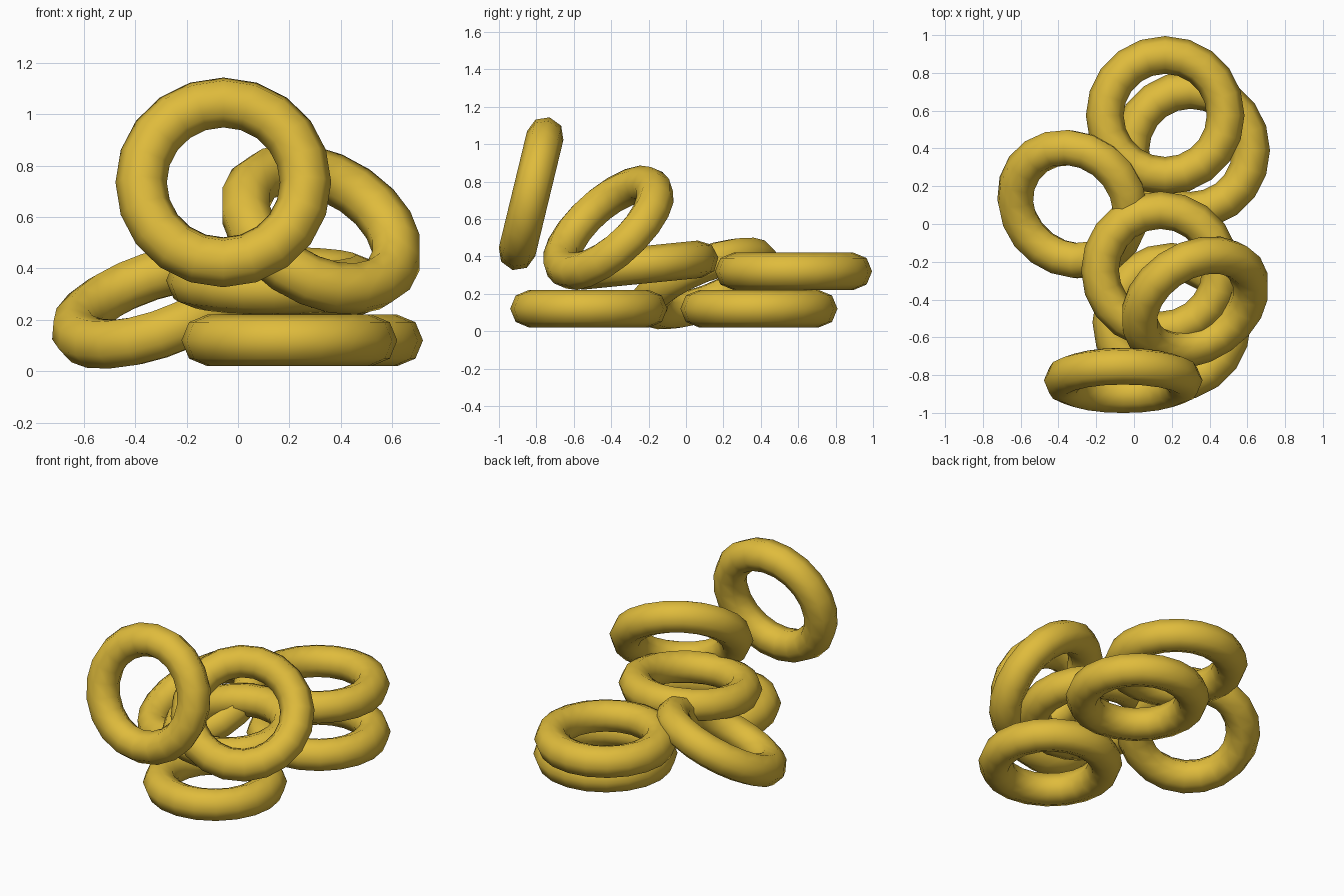
import bpy
from mathutils import Vector

cube = bpy.data.objects.get("Cube")
if cube:
    bpy.data.objects.remove(cube, do_unlink=True)

# One golden colour for every ring
gold = bpy.data.materials.new("golden_yellow")
gold.use_nodes = True
colour = (0.74, 0.50, 0.045, 1)
gold.diffuse_color = colour
bsdf = next(n for n in gold.node_tree.nodes if n.type == "BSDF_PRINCIPLED")
bsdf.inputs["Base Color"].default_value = colour
bsdf.inputs["Roughness"].default_value = 0.5


def ring(name, centre, axis):
    """Low-poly ring whose hole points along axis."""
    bpy.ops.mesh.primitive_torus_add(
        major_segments=20, minor_segments=8,
        major_radius=0.32, minor_radius=0.1)
    obj = bpy.context.object
    obj.name = obj.data.name = name
    turn = Vector((0, 0, 1)).rotation_difference(Vector(axis).normalized())
    obj.rotation_euler = turn.to_euler()
    obj.location = centre
    obj.data.materials.append(gold)
    bpy.ops.object.shade_smooth()


# Rings lying flat
UP = (0, 0, 1)
ring("front_bottom_ring", (0.20, -0.52, 0.12), UP)
ring("back_bottom_ring", (0.30, 0.39, 0.12), UP)
ring("back_top_ring", (0.165, 0.575, 0.32), UP)

# Rings leaning on the pile
ring("left_leaning_ring", (-0.325, 0.105, 0.255), (-0.31, -0.35, 0.88))
ring("middle_ring", (0.14, -0.245, 0.353), (0, -0.1, 1))
ring("right_leaning_ring", (0.323, -0.415, 0.553), (0.387, -0.62, 0.685))
ring("front_upright_ring", (-0.057, -0.828, 0.735), (0, -0.97, 0.235))
